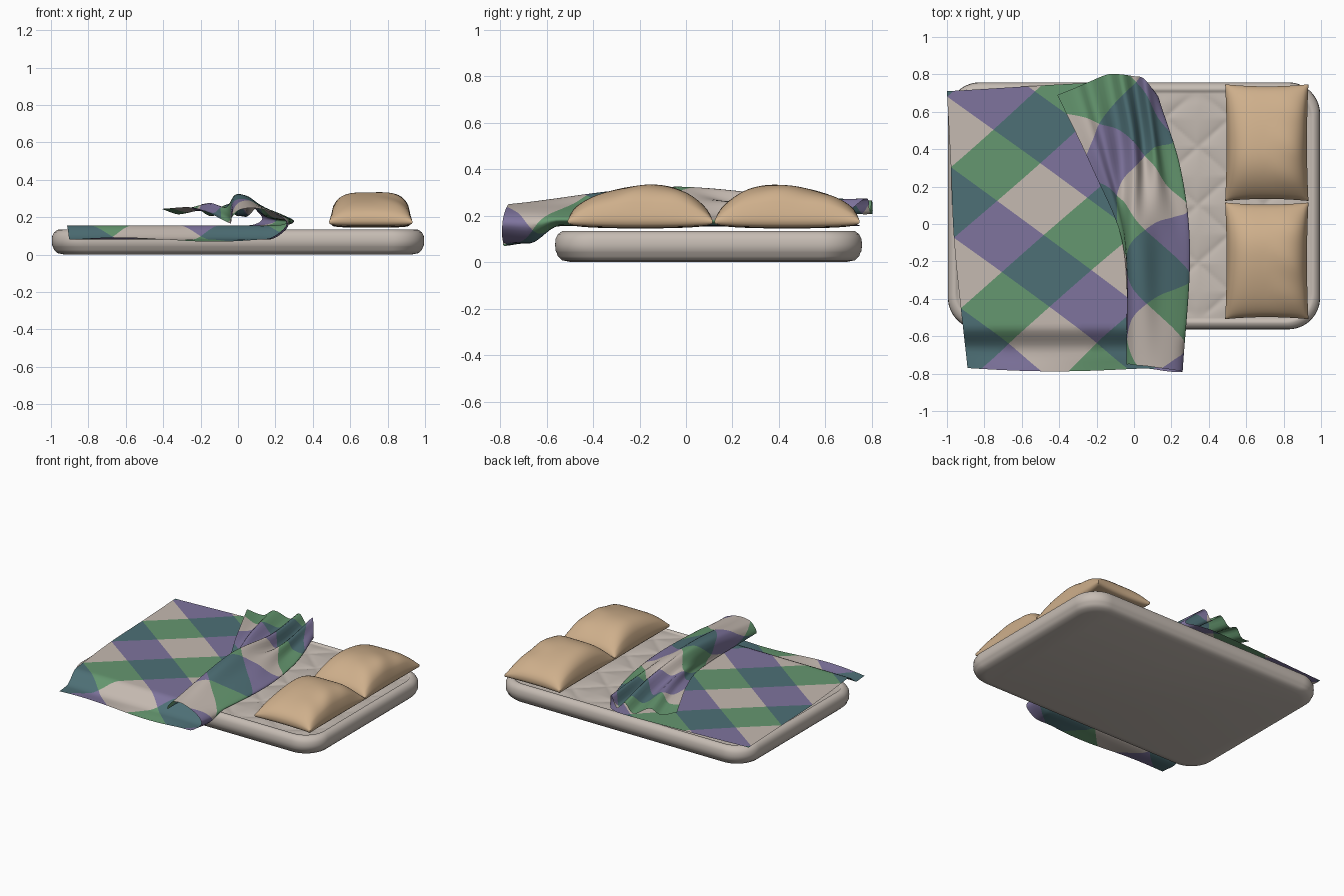
import bpy, bmesh, math
from mathutils import Vector

if "Cube" in bpy.data.objects:
    bpy.data.objects.remove(bpy.data.objects["Cube"])


def material(name, rgb):
    m = bpy.data.materials.new(name)
    m.diffuse_color = (*rgb, 1)
    m.use_nodes = True
    m.node_tree.nodes["Principled BSDF"].inputs["Base Color"].default_value = m.diffuse_color
    return m


TICKING = material("warm grey ticking", (0.56, 0.50, 0.45))
TAN = material("tan pillowcase", (0.62, 0.43, 0.26))
PLAID = [material("green check", (0.13, 0.31, 0.16)),
         material("teal check", (0.075, 0.16, 0.18)),
         material("cream check", (0.56, 0.49, 0.44)),
         material("purple check", (0.21, 0.175, 0.34))]


def finish(bm, name, mats, recalc=True):
    if recalc:
        bmesh.ops.recalc_face_normals(bm, faces=bm.faces[:])
    for f in bm.faces:
        f.smooth = True
    me = bpy.data.meshes.new(name)
    bm.to_mesh(me)
    bm.free()
    for m in mats:
        me.materials.append(m)
    ob = bpy.data.objects.new(name, me)
    bpy.context.collection.objects.link(ob)
    return ob


def smoothstep(t):
    t = min(1, max(0, t))
    return t * t * (3 - 2 * t)


# ---- mattress: quilted top, rounded corners, bulging sides
HX, HY, CY, R = 0.995, 0.66, 0.097, 0.17


def rounded(x, y, inset):
    """Map unit square point to an inset rounded rectangle."""
    hx, hy, r = HX - inset, HY - inset, R - inset * 0.5
    px, py = x * hx, y * hy
    dx, dy = abs(px) - (hx - r), abs(py) - (hy - r)
    if dx > 0 and dy > 0:
        k = max(dx, dy) / math.hypot(dx, dy)
        px = math.copysign(hx - r + dx * k, px)
        py = math.copysign(hy - r + dy * k, py)
    return px, py + CY


bm = bmesh.new()
bmesh.ops.create_grid(bm, x_segments=150, y_segments=100, size=1)
unit = {v: (v.co.x, v.co.y) for v in bm.verts}
for v, (a, b) in unit.items():
    x, y = rounded(a, b, 0.05)
    s, t = (x - 0.34) / 0.35, (y - 0.41) / 0.31
    d = min(abs(math.sin(math.pi * (s + t))), abs(math.sin(math.pi * (s - t))))
    rim = smoothstep(min((1 - abs(a)) * HX, (1 - abs(b)) * HY) / 0.08)
    v.co = (x, y, 0.127 + rim * (0.014 * d ** 0.5 - 0.007))
edges = [e for e in bm.edges if e.is_boundary]
for inset, z in [(0.045, 0.134), (0.03, 0.133), (0.012, 0.12), (0.002, 0.1), (0, 0.075),
                 (0.002, 0.048), (0.006, 0.043), (0.012, 0.025), (0.03, 0.008), (0.07, 0)]:
    pairs = {v: unit[v] for e in edges for v in e.verts}
    locs = {tuple(v.co): p for v, p in pairs.items()}
    geom = bmesh.ops.extrude_edge_only(bm, edges=edges)["geom"]
    edges = [g for g in geom if isinstance(g, bmesh.types.BMEdge)]
    for v in [g for g in geom if isinstance(g, bmesh.types.BMVert)]:
        unit[v] = locs[tuple(v.co)]
        v.co = (*rounded(*unit[v], inset), z)
bmesh.ops.holes_fill(bm, edges=edges, sides=0)
finish(bm, "mattress", [TICKING])


# ---- pillows: boxy cushions with pinched corners and seams
def pillow(name, cy, lean):
    cx, hx, hy = 0.71, 0.215, 0.308
    bm = bmesh.new()
    bmesh.ops.create_grid(bm, x_segments=40, y_segments=50, size=1)
    geom = bmesh.ops.extrude_face_region(bm, geom=bm.faces[:], use_keep_orig=True)["geom"]
    top = {g for g in geom if isinstance(g, bmesh.types.BMVert)}
    for v in bm.verts:
        a, b = v.co.x, v.co.y
        bulge = max(0, 1 - a ** 4) ** 0.55 * max(0, 1 - abs(b) ** 2.2) ** 0.75
        edge = 1 - abs(a * b) ** 3
        if v in top:
            wrinkle = 0.006 * math.sin(9 * b + 3 * a) * max(0, a) * bulge
            z = 0.185 + 0.025 * edge + 0.12 * bulge * (1 + 0.25 * lean * b * (1 - b * b)) + wrinkle
        else:
            z = 0.165 - 0.02 * bulge ** 0.5
        pinch_x = 1 - 0.035 * (1 - b * b)
        pinch_y = 1 - 0.035 * (1 - a * a)
        v.co = (cx + a * hx * pinch_x * 1.02, cy + b * hy * pinch_y, z)
    # side walls puff outwards
    rim = [e for e in bm.edges if len({v in top for v in e.verts}) == 2]
    res = bmesh.ops.subdivide_edges(bm, edges=rim, cuts=2, use_grid_fill=True)
    for g in res["geom_inner"]:
        if isinstance(g, bmesh.types.BMVert):
            g.co.x = cx + (g.co.x - cx) * 1.015
            g.co.y = cy + (g.co.y - cy) * 1.012
    ob = finish(bm, name, [TAN])
    bpy.context.view_layer.objects.active = ob
    ob.select_set(True)
    bpy.ops.object.shade_smooth_by_angle(angle=math.radians(50))
    ob.select_set(False)


pillow("front_pillow", -0.197, 1)
pillow("back_pillow", 0.435, -1)

# ---- blanket: checked sheet, folded back on itself and bunched at the rear
# each row follows one line of cloth: front y, back y, then x,z at four stations
V_KEYS = [-0.78, -0.1, 0.35, 0.75]
LINES = [(-0.77, 0.71, -0.89, .157, -0.96, .155, -0.98, .155, -1.0, .155),
         (-0.77, 0.76, 0.03, .157, 0.00, .155, -0.03, .155, -0.08, .155),
         (-0.79, 0.74, 0.20, .160, 0.25, .157, 0.19, .157, 0.08, .160),
         (-0.79, 0.68, 0.26, .185, 0.30, .18, 0.25, .18, 0.13, .190),
         (-0.78, 0.72, 0.21, .215, 0.23, .215, 0.16, .20, 0.10, .235),
         (-0.77, 0.78, 0.14, .240, 0.13, .26, 0.11, .26, 0.05, .275),
         (-0.76, 0.79, 0.07, .250, 0.05, .312, 0.05, .21, 0.00, .205),
         (-0.755, 0.80, 0.01, .240, -0.01, .322, 0.0, .29, -0.07, .265),
         (-0.75, 0.80, -0.02, .215, -0.04, .28, -0.07, .225, -0.14, .205),
         (-0.75, 0.76, -0.035, .195, -0.05, .225, -0.14, .275, -0.24, .255),
         (-0.75, 0.73, -0.04, .18, -0.05, .195, -0.18, .235, -0.31, .215),
         (-0.75, 0.69, -0.04, .17, -0.06, .175, -0.23, .25, -0.41, .245)]
U_KEYS = [0, 0.95] + [1.15 + 0.075 * i for i in range(10)]
U_MAX = U_KEYS[-1]


def spline(keys, vals, t):
    """Cubic curve through uneven keys."""
    n = len(keys)
    i = 0
    while i < n - 2 and t > keys[i + 1]:
        i += 1

    def slope(k):
        a, b = max(0, k - 1), min(n - 1, k + 1)
        return (vals[b] - vals[a]) / (keys[b] - keys[a])
    h = keys[i + 1] - keys[i]
    s = (t - keys[i]) / h
    return (vals[i] * (1 + 2 * s) * (1 - s) ** 2 + slope(i) * h * s * (1 - s) ** 2
            + vals[i + 1] * s * s * (3 - 2 * s) - slope(i + 1) * h * s * s * (1 - s))


STATIONS = []
for row in LINES:
    pts = []
    for k, vk in enumerate(V_KEYS):
        f = (vk - V_KEYS[0]) / (V_KEYS[-1] - V_KEYS[0])
        pts.append(Vector((row[2 + 2 * k], row[0] + (row[1] - row[0]) * f, row[3 + 2 * k])))
    STATIONS.append(pts)


def drape(u, v):
    p = spline(U_KEYS, [spline(V_KEYS, s, v) for s in STATIONS], u)
    # lower layer hangs over the front edge
    lower = 1 - smoothstep((u - 1.1) / 0.2)
    if u < 1.05:
        p.z = 0.156
    p.z -= 0.075 * lower * smoothstep((-0.545 - p.y) / 0.13)
    p.z += 0.012 * lower * smoothstep((-0.68 - p.y) / 0.1) * math.sin(6 * u)
    p.y -= 0.02 * lower * smoothstep((-0.6 - v) / 0.18) * math.sin(min(u, 1) * math.pi)
    return p


bm = bmesh.new()
bmesh.ops.create_grid(bm, x_segments=110, y_segments=70, size=1)
for v in bm.verts:
    v.co = ((v.co.x + 1) / 2 * U_MAX, -0.78 + (v.co.y + 1) / 2 * 1.53, 0)
# cut the sheet along the diagonal check lines, then colour by cell
DU, DV, V0 = 0.24, 0.195, 0.33
for sign in (1, -1):
    for n in range(-4, 8):
        bmesh.ops.bisect_plane(bm, geom=bm.verts[:] + bm.edges[:] + bm.faces[:], dist=1e-5,
                               plane_co=(2 * n * DU, V0, 0), plane_no=(1 / DU, sign / DV, 0))
for f in bm.faces:
    c = f.calc_center_median()
    s, t = c.x / DU, (c.y - V0) / DV
    i, j = math.floor((s + t) / 2), math.floor((s - t) / 2)
    f.material_index = (j % 2) * 2 + i % 2
for v in bm.verts:
    v.co = drape(v.co.x, v.co.y)
finish(bm, "blanket", PLAID, recalc=False)
